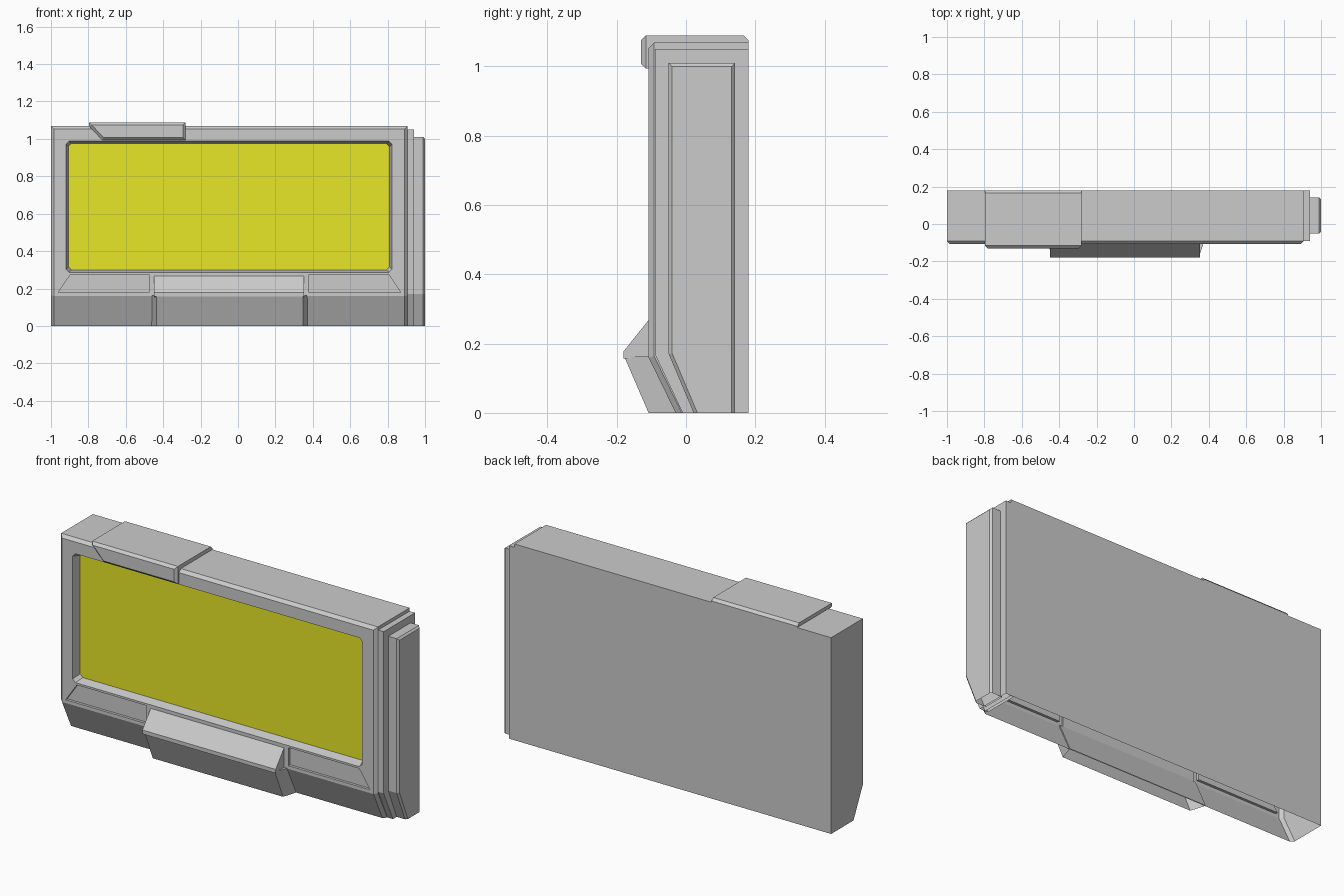
import bpy, bmesh

if "Cube" in bpy.data.objects:
    bpy.data.objects.remove(bpy.data.objects["Cube"])


def loft(name, a, b, bevel=0, pick=None):
    """Solid between two matching loops; bevels the edges chosen by pick."""
    bm = bmesh.new()
    va = [bm.verts.new(p) for p in a]
    vb = [bm.verts.new(p) for p in b]
    bm.faces.new(va)
    bm.faces.new(vb[::-1])
    for i in range(len(a)):
        j = (i + 1) % len(a)
        bm.faces.new((va[j], va[i], vb[i], vb[j]))
    bmesh.ops.recalc_face_normals(bm, faces=bm.faces)
    if bevel:
        edges = [e for e in bm.edges if pick(*[v.co for v in e.verts])]
        bmesh.ops.bevel(bm, geom=edges, offset=bevel, segments=1,
                        affect='EDGES', profile=0.5)
    me = bpy.data.meshes.new(name)
    bm.to_mesh(me)
    bm.free()
    ob = bpy.data.objects.new(name, me)
    bpy.context.collection.objects.link(ob)
    return ob


def along_x(name, prof, x0, x1, **kw):
    return loft(name, [(x0, y, z) for y, z in prof], [(x1, y, z) for y, z in prof], **kw)


def along_y(name, prof, y0, y1, **kw):
    return loft(name, [(x, y0, z) for x, z in prof], [(x, y1, z) for x, z in prof], **kw)


def open_bottom(ob):
    bm = bmesh.new()
    bm.from_mesh(ob.data)
    low = [f for f in bm.faces if all(v.co.z < 1e-3 for v in f.verts)]
    bmesh.ops.delete(bm, geom=low, context='FACES')
    bm.to_mesh(ob.data)
    bm.free()


def side_profile(front, low_front, back, top, knee):
    return [(low_front, 0), (front, knee), (front, top), (back, top), (back, 0)]


def cut_rect(x0, x1, z0, z1, c):
    return [(x0 + c, z0), (x1 - c, z0), (x1, z0 + c), (x1, z1 - c),
            (x1 - c, z1), (x0 + c, z1), (x0, z1 - c), (x0, z0 + c)]


# Main housing with chamfered front rim
def front_rim(p, q):
    if max(p.y, q.y) > 0.1 or max(p.z, q.z) < 0.01:
        return False
    return abs(p.x - q.x) < 1e-4 or min(p.z, q.z) > 0.9


body = along_x("housing", side_profile(-0.108, -0.03, 0.18, 1.068, 0.16),
               -1, 0.907, bevel=0.016, pick=front_rim)

# Screen recess and the two shallow panels below it
e = 0.026
cutters = [loft("screen_cutter",
                [(x, -0.06, z) for x, z in cut_rect(-0.907, 0.81, 0.3, 0.975, 0.016)],
                [(x, -0.156, z) for x, z in
                 cut_rect(-0.907 - e, 0.81 + e, 0.3 - e, 0.975 + e, 0.016)])]
for x_in, x_top, x_low in ((-0.475, -0.895, -0.962), (0.38, 0.805, 0.87)):
    cutters.append(along_y("panel_cutter", [(x_in, 0.178), (x_low, 0.178),
                                            (x_top, 0.276), (x_in, 0.276)], -0.15, -0.094))
bpy.context.view_layer.objects.active = body
for c in cutters:
    c.hide_render = True
    m = body.modifiers.new("cut", 'BOOLEAN')
    m.operation = 'DIFFERENCE'
    m.solver = 'EXACT'
    m.object = c
    bpy.ops.object.modifier_apply(modifier=m.name)
    bpy.data.objects.remove(c)
open_bottom(body)

# Yellow screen
bm = bmesh.new()
bm.faces.new([bm.verts.new((x, -0.062, z))
              for x, z in cut_rect(-0.907, 0.81, 0.3, 0.975, 0.016)])
me = bpy.data.meshes.new("screen")
bm.to_mesh(me)
bm.free()
screen = bpy.data.objects.new("screen", me)
bpy.context.collection.objects.link(screen)
mat = bpy.data.materials.new("screen_yellow")
mat.diffuse_color = (0.8, 0.8, 0.02, 1)
mat.use_nodes = True
mat.node_tree.nodes["Principled BSDF"].inputs["Base Color"].default_value = mat.diffuse_color
me.materials.append(mat)

# Stepped right end: collar, then raised side panel
open_bottom(along_x("side_collar", side_profile(-0.09, -0.01, 0.18, 1.05, 0.17), 0.89, 0.94))
open_bottom(along_x("side_panel", side_profile(-0.05, 0.022, 0.142, 1.01, 0.17), 0.93, 1.0,
                    bevel=0.01, pick=lambda p, q: min(p.x, q.x) > 0.99
                    and max(p.z, q.z) > 0.01))

# Top cap wrapping over the front edge
cap = [(-0.725, 0.993), (-0.28, 0.993), (-0.28, 1.089), (-0.797, 1.089), (-0.797, 1.07)]
along_y("top_cap", cap, -0.13, 0.18, bevel=0.014,
        pick=lambda p, q: (max(p.y, q.y) < 0 and min(p.z, q.z) > 0.98)
        or (min(p.y, q.y) > 0.1 and min(p.z, q.z) > 1.08))

# Centre block: upper wedge and tapered lower wedge
along_x("block_upper", [(-0.1, 0.278), (-0.18, 0.178), (-0.18, 0.157), (-0.1, 0.15)],
        -0.45, 0.353)
lower = loft("block_lower",
             [(-0.437, -0.178, 0.162), (0.347, -0.178, 0.162),
              (0.347, -0.108, 0), (-0.437, -0.108, 0)],
             [(-0.463, -0.1, 0.162), (0.373, -0.1, 0.162),
              (0.373, -0.025, 0), (-0.463, -0.025, 0)])
open_bottom(lower)
